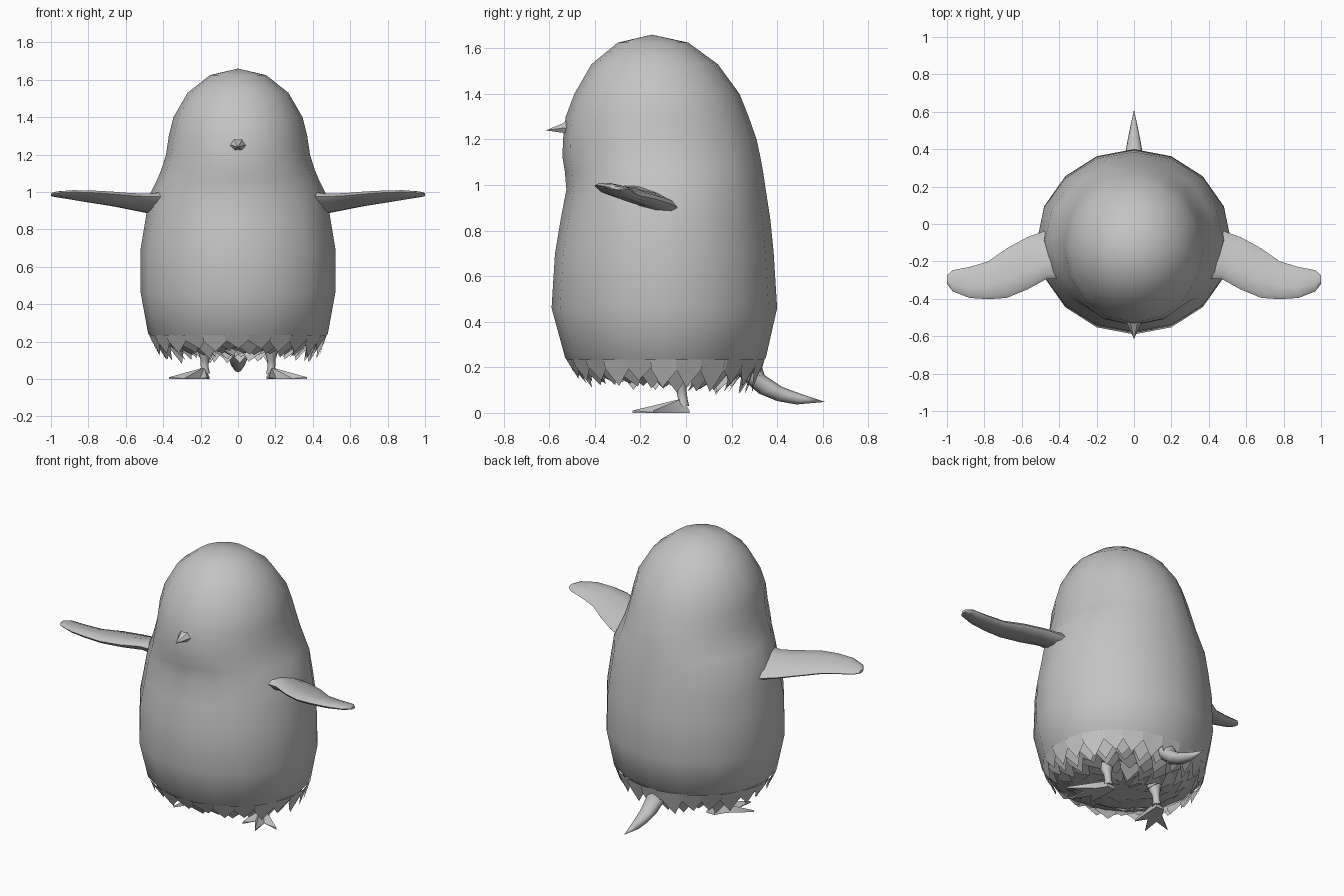
import bpy, bmesh, math, random
from mathutils import Vector

if "Cube" in bpy.data.objects:
    bpy.data.objects.remove(bpy.data.objects["Cube"])

random.seed(4)
grey = bpy.data.materials.new("soft grey")
grey.diffuse_color = (0.55, 0.55, 0.55, 1)
grey.use_nodes = True
grey.node_tree.nodes["Principled BSDF"].inputs["Base Color"].default_value = grey.diffuse_color


def finish(name, bm, angle=60, recalc=True):
    if recalc:
        bmesh.ops.recalc_face_normals(bm, faces=bm.faces)
    mesh = bpy.data.meshes.new(name)
    bm.to_mesh(mesh)
    bm.free()
    mesh.materials.append(grey)
    ob = bpy.data.objects.new(name, mesh)
    bpy.context.collection.objects.link(ob)
    bpy.ops.object.select_all(action='DESELECT')
    ob.select_set(True)
    bpy.context.view_layer.objects.active = ob
    bpy.ops.object.shade_smooth_by_angle(angle=math.radians(angle))
    return ob


def loft(name, rings, start=None, end=None, angle=60):
    """Skin a list of closed rings, with optional end points."""
    bm = bmesh.new()
    rows = [[bm.verts.new(p) for p in r] for r in rings]
    n = len(rows[0])
    for a, b in zip(rows, rows[1:]):
        for i in range(n):
            j = (i + 1) % n
            bm.faces.new((a[i], a[j], b[j], b[i]))
    for row, tip in ((rows[0], start), (rows[-1], end)):
        if tip is None:
            bm.faces.new(row)
        else:
            v = bm.verts.new(tip)
            for i in range(n):
                bm.faces.new((row[i], row[(i + 1) % n], v))
    return finish(name, bm, angle)


def ring(c, u, v, n):
    """Ellipse of n points round c with half axes u and v."""
    c, u, v = Vector(c), Vector(u), Vector(v)
    return [c + u * math.cos(t) + v * math.sin(t)
            for t in (2 * math.pi * i / n for i in range(n))]


# Body and head: z, half width, front y, back y
profile = [(0.17, 0.22, -0.32, 0.13), (0.19, 0.42, -0.48, 0.29),
           (0.24, 0.48, -0.53, 0.35), (0.46, 0.52, -0.59, 0.40),
           (0.70, 0.52, -0.575, 0.385), (0.85, 0.495, -0.55, 0.37),
           (0.98, 0.475, -0.525, 0.35), (1.06, 0.435, -0.532, 0.338),
           (1.12, 0.41, -0.542, 0.327), (1.20, 0.385, -0.54, 0.31),
           (1.30, 0.37, -0.528, 0.275), (1.40, 0.345, -0.49, 0.235),
           (1.53, 0.27, -0.415, 0.14), (1.625, 0.15, -0.30, 0.01)]
loft("body", [ring((0, (f + b) / 2, z), (w, 0, 0), (0, (b - f) / 2, 0), 16)
              for z, w, f, b in profile],
     (0, -0.1, 0.165), (0, -0.15, 1.66))

# Beak
loft("beak", [ring((0, -0.51, 1.25), (0.05, 0, 0), (0, 0, 0.05), 6),
              ring((0, -0.54, 1.25), (0.033, 0, 0), (0, 0, 0.024), 6)],
     (0, -0.50, 1.25), (0, -0.615, 1.24), 40)

# Flippers: x, front y, back y, front z, back z, half thickness
flipper = [(0.38, -0.29, -0.01, 0.975, 0.895, 0.06),
           (0.47, -0.295, -0.035, 0.975, 0.90, 0.04),
           (0.57, -0.35, -0.07, 0.98, 0.918, 0.034),
           (0.68, -0.395, -0.13, 0.99, 0.938, 0.030),
           (0.78, -0.402, -0.20, 0.997, 0.952, 0.026),
           (0.88, -0.395, -0.23, 1.00, 0.967, 0.022),
           (0.97, -0.36, -0.247, 0.995, 0.98, 0.014),
           (1.00, -0.32, -0.275, 0.988, 0.984, 0.008)]
for side, s in (("left", 1), ("right", -1)):
    loft(side + "_flipper",
         [ring((s * x, (f + b) / 2, (zf + zb) / 2),
               (0, (b - f) / 2, (zb - zf) / 2), (0, 0, t), 10)
          for x, f, b, zf, zb, t in flipper])

    # Leg: z, centre y, radius
    loft(side + "_leg",
         [ring((s * 0.178, y, z), (r, 0, 0), (0, r, 0), 8)
          for z, y, r in [(0.22, -0.05, 0.06), (0.16, -0.035, 0.04),
                          (0.10, -0.02, 0.022), (0.06, -0.014, 0.021),
                          (0.03, -0.014, 0.028)]])

    # Webbed foot with three toes, a low fan round the ankle
    bm = bmesh.new()
    outline = [(0.152, 0.016, 0.01), (0.157, -0.07, 0), (0.165, -0.19, 0.01),
               (0.205, -0.125, 0), (0.28, -0.235, 0.01), (0.262, -0.115, 0),
               (0.368, -0.145, 0.01), (0.245, -0.045, 0), (0.207, 0.016, 0.01)]
    top = [bm.verts.new((s * x, y, z)) for x, y, z in outline]
    low = [bm.verts.new((s * x, y, -0.0)) for x, y, z in outline]
    ankle = bm.verts.new((s * 0.18, -0.02, 0.062))
    sole = bm.verts.new((s * 0.19, -0.05, 0))
    for i in range(len(top)):
        j = (i + 1) % len(top)
        bm.faces.new((top[i], top[j], ankle))
        bm.faces.new((low[j], low[i], sole))
        bm.faces.new((top[i], low[i], low[j], top[j]))
    bmesh.ops.remove_doubles(bm, verts=bm.verts, dist=0.0005)
    finish(side + "_foot", bm, 40)

# Tail: top edge y, z, bottom edge y, z, half width
tail = [(0.33, 0.21, 0.19, 0.21, 0.07), (0.345, 0.165, 0.25, 0.145, 0.06),
        (0.42, 0.115, 0.32, 0.085, 0.047), (0.48, 0.092, 0.40, 0.052, 0.036),
        (0.535, 0.073, 0.485, 0.037, 0.022)]
loft("tail", [ring((0, (a + c) / 2, (b + d) / 2), (w, 0, 0),
                   (0, (a - c) / 2, (b - d) / 2), 8)
              for a, b, c, d, w in tail], None, (0, 0.61, 0.048))

# Ragged feathers: rows of pointed plates round the hem and over the underside
bm = bmesh.new()
# scale at base, scale at tip, base z, tip z, count
rows = [(0.995, 0.90, 0.235, 0.125, 24), (0.93, 0.80, 0.205, 0.115, 24),
        (0.80, 0.62, 0.185, 0.13, 20), (0.63, 0.44, 0.175, 0.13, 15),
        (0.45, 0.25, 0.17, 0.135, 11), (0.27, 0.05, 0.165, 0.14, 7)]


def hem(t, k, z):
    return Vector((0.48 * k * math.cos(t), -0.09 + 0.44 * k * math.sin(t), z))


for r, (k0, k1, z0, z1, n) in enumerate(rows):
    for i in range(n):
        t = 2 * math.pi * (i + 0.5 * (r % 2)) / n
        half = math.pi / n * 1.15
        drop = -0.022 * math.sin(t) + random.uniform(-0.025, 0.02)
        zt = z1 + drop
        zm = z0 + (zt - z0) * 0.35
        km = k0 + (k1 - k0) * 0.35
        skew = random.uniform(-0.3, 0.3) * half
        pts = [hem(t - half, k0, z0), hem(t - half, km, zm),
               hem(t + skew, k1, zt),
               hem(t + half, km, zm + 0.012), hem(t + half, k0, z0)]
        f = bm.faces.new([bm.verts.new(p) for p in pts])
        f.normal_update()
        if f.normal.dot(Vector((math.cos(t), math.sin(t), -1))) < 0:
            f.normal_flip()
finish("hem_feathers", bm, 15, recalc=False)
